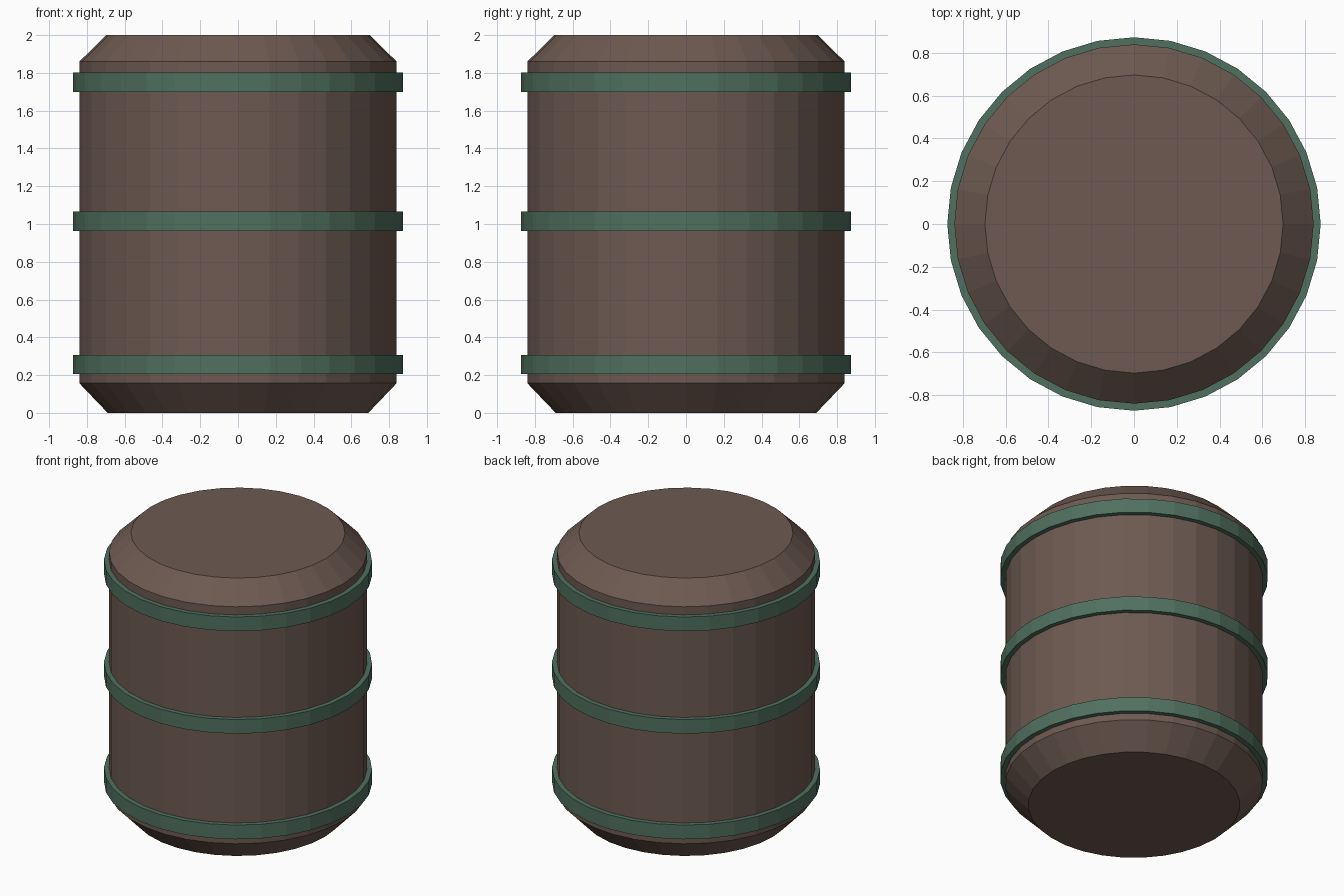
import bpy, bmesh
from math import cos, sin, pi

if "Cube" in bpy.data.objects:
    bpy.data.objects.remove(bpy.data.objects["Cube"])

SIDES = 32


def material(name, color):
    m = bpy.data.materials.new(name)
    m.diffuse_color = (*color, 1)
    m.use_nodes = True
    m.node_tree.nodes["Principled BSDF"].inputs["Base Color"].default_value = m.diffuse_color
    return m


def lathe(name, profile, mat, closed=False):
    """Spin (radius, z) points around z; cap the ends, or close into a ring."""
    bm = bmesh.new()
    loops = [[bm.verts.new((r * cos(2 * pi * i / SIDES), r * sin(2 * pi * i / SIDES), z))
              for i in range(SIDES)] for r, z in profile]
    pairs = list(zip(loops, loops[1:]))
    if closed:
        pairs.append((loops[-1], loops[0]))
    else:
        bm.faces.new(loops[0][::-1])
        bm.faces.new(loops[-1])
    for a, b in pairs:
        for i in range(SIDES):
            j = (i + 1) % SIDES
            bm.faces.new((a[i], a[j], b[j], b[i]))
    bmesh.ops.recalc_face_normals(bm, faces=bm.faces)
    mesh = bpy.data.meshes.new(name)
    bm.to_mesh(mesh)
    bm.free()
    mesh.materials.append(mat)
    obj = bpy.data.objects.new(name, mesh)
    bpy.context.collection.objects.link(obj)
    return obj


brown = material("brown_wood", (0.153, 0.102, 0.082))
green = material("green_metal", (0.08, 0.162, 0.117))

# Barrel body with chamfered ends
lathe("barrel_body", [(0.69, 0), (0.84, 0.157), (0.84, 1.86), (0.697, 2.0)], brown)

# Three hoops wrapped around the body
for name, z in (("lower_hoop", 0.205), ("middle_hoop", 0.963), ("upper_hoop", 1.70)):
    lathe(name, [(0.83, z), (0.873, z), (0.873, z + 0.102), (0.83, z + 0.102)], green, closed=True)
